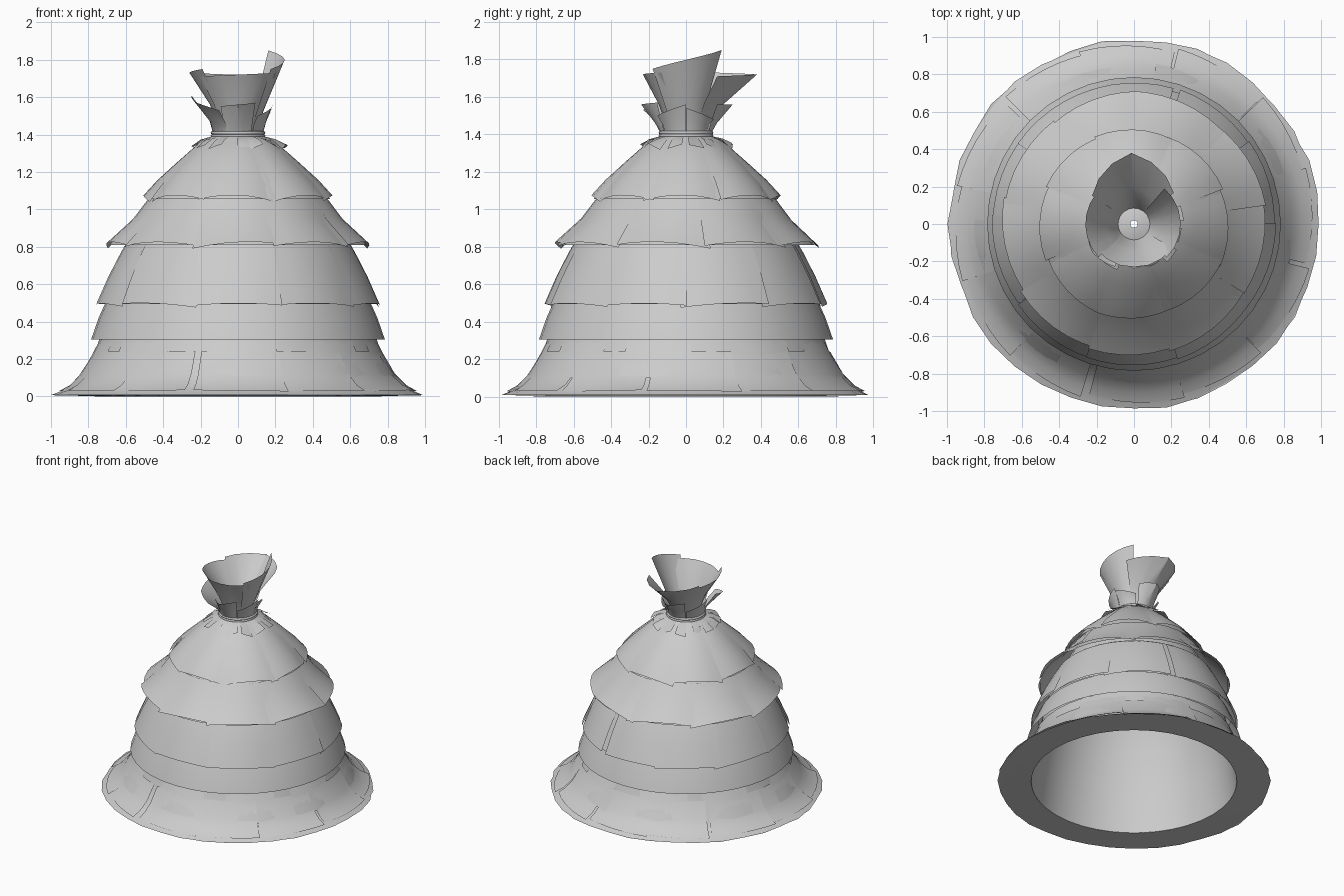
import bpy, bmesh, random
from math import sin, cos, radians

random.seed(4)
cube = bpy.data.objects.get("Cube")
if cube:
    bpy.data.objects.remove(cube)

GREY = (0.6, 0.6, 0.6, 1)
mat = bpy.data.materials.new("thatch_grey")
mat.use_nodes = True
mat.diffuse_color = GREY
bsdf = mat.node_tree.nodes["Principled BSDF"]
bsdf.inputs["Base Color"].default_value = GREY
bsdf.inputs["Roughness"].default_value = 0.9


def polar(r, a, z):
    # angle zero faces the front, growing towards +x
    return (r * sin(radians(a)), -r * cos(radians(a)), z)


def skin(bm, rows, closed=False):
    """Join rows of points into quads."""
    grid = [[bm.verts.new(p) for p in row] for row in rows]
    for low, high in zip(grid, grid[1:]):
        n = len(low)
        for i in range(n if closed else n - 1):
            j = (i + 1) % n
            bm.faces.new((low[i], low[j], high[j], high[i]))


def ring(bm, profile, n=32, wobble=0.0):
    """Full sheet of revolution whose last row may have a ragged hem."""
    rows = []
    for k, (r, z) in enumerate(profile):
        w = wobble if k == len(profile) - 1 else 0
        rows.append([polar(r - random.uniform(0, w), 360 * i / n, z) for i in range(n)])
    skin(bm, rows, True)


def panel(bm, a, width, profile, skew=0.0, arch=0.0, point=0.0, lift=0.0):
    """Curved sheet; its last rows are skewed, arched, pointed or lifted at one side."""
    rows, cols = [], 6
    for k, (r, z) in enumerate(profile):
        f = k / (len(profile) - 1)
        row = []
        for i in range(cols + 1):
            t = 2 * i / cols - 1
            row.append(polar(r + f * f * (point * (1 - abs(t)) + lift * t),
                             a + width * t / 2,
                             z + f * f * (skew * t + arch * (1 - t * t))))
        rows.append(row)
    skin(bm, rows)


def finish(bm, name, angle=35):
    me = bpy.data.meshes.new(name)
    bmesh.ops.recalc_face_normals(bm, faces=bm.faces)
    bm.to_mesh(me)
    bm.free()
    me.materials.append(mat)
    ob = bpy.data.objects.new(name, me)
    bpy.context.collection.objects.link(ob)
    bpy.ops.object.select_all(action='DESELECT')
    ob.select_set(True)
    bpy.context.view_layer.objects.active = ob
    bpy.ops.object.shade_smooth_by_angle(angle=radians(angle))
    return ob


def tier(name, profile, count, width, arch, lift, base=True):
    """Ring of thatch covered by slightly overlapping panels."""
    bm = bmesh.new()
    if base:
        ring(bm, [(r - 0.012, z + 0.01) for r, z in profile])
    for i in range(count):
        panel(bm, 360 * i / count + random.uniform(-3, 3), width, profile,
              skew=random.uniform(-0.012, 0.012), arch=arch,
              lift=random.uniform(-lift, lift))
    return finish(bm, name)


# Hollow inner wall
bm = bmesh.new()
ring(bm, [(0.02, 1.39), (0.13, 1.38), (0.3, 1.24), (0.44, 1.06), (0.56, 0.85),
          (0.65, 0.6), (0.71, 0.3), (0.75, 0.0)], 40)
finish(bm, "inner_wall")

# Spreading skirt in two sheets
bm = bmesh.new()
ring(bm, [(0.75, 0.0), (0.88, 0.004), (0.998, 0.006)], 36, 0.02)
ring(bm, [(0.73, 0.34), (0.77, 0.22), (0.83, 0.11), (0.9, 0.045), (0.998, 0.008)], 36, 0.025)
finish(bm, "ground_skirt")
bm = bmesh.new()
for i in range(12):
    panel(bm, 30 * i + random.uniform(-3, 3), 31,
          [(0.77, 0.24), (0.84, 0.12), (0.9, 0.06), (0.955, 0.03)],
          skew=random.uniform(-0.005, 0.005), lift=0.012)
finish(bm, "skirt_panels")

# Thatch tiers from the bottom to the top
tier("hanging_strips", [(0.735, 0.31), (0.79, 0.2), (0.855, 0.09)], 9, 27, 0.012, 0.01, False)
bm = bmesh.new()
ring(bm, [(0.7, 0.52), (0.745, 0.42), (0.785, 0.305)], 40)
finish(bm, "lower_band")
tier("middle_tier", [(0.58, 0.85), (0.625, 0.77), (0.69, 0.64), (0.755, 0.485)], 10, 38, 0.012, 0.006)
tier("upper_tier", [(0.42, 1.12), (0.49, 1.04), (0.56, 0.94), (0.7, 0.8)], 9, 43, 0.025, 0.015)
tier("crown_tier", [(0.12, 1.395), (0.2, 1.36), (0.33, 1.24), (0.43, 1.14), (0.505, 1.045)],
     8, 48, 0.03, 0.012)

# Short loose straws under the binding
bm = bmesh.new()
for i in range(14):
    panel(bm, 360 * i / 14 + random.uniform(-8, 8), 18,
          [(0.14, 1.39), (0.2, 1.372), (0.25 + random.uniform(-0.02, 0.02), 1.335)],
          skew=random.uniform(-0.02, 0.02))
finish(bm, "loose_straws")

# Binding cords round the neck
for i, z in enumerate((1.393, 1.409)):
    bpy.ops.mesh.primitive_torus_add(major_segments=28, minor_segments=8,
                                     major_radius=0.137, minor_radius=0.009,
                                     location=(0, 0, z))
    cord = bpy.context.object
    cord.name = "binding_cord_%d" % (i + 1)
    cord.data.materials.append(mat)
    bpy.ops.object.shade_smooth_by_angle(angle=radians(60))

# Tall funnel leaves: angle, width, radius, height, skew, point
bm = bmesh.new()
for a, w, r, z, skew, point in ((92, 95, 0.25, 1.8, 0.05, 0.0),
                                (182, 108, 0.27, 1.72, 0.01, 0.11),
                                (272, 82, 0.26, 1.73, 0.02, 0.0),
                                (0, 115, 0.24, 1.72, 0.01, -0.01)):
    panel(bm, a, w, [(0.085, 1.39), (0.11, 1.46), (0.15, 1.56), (r, z)],
          skew=skew, point=point)
finish(bm, "tuft_funnel")

# Short collar leaves round the funnel
bm = bmesh.new()
for a, w, r, z, skew, point in ((305, 62, 0.25, 1.57, -0.04, 0.02),
                                (0, 62, 0.18, 1.56, 0.01, 0.06),
                                (62, 56, 0.185, 1.53, 0.03, 0.0),
                                (118, 54, 0.18, 1.51, -0.03, 0.0),
                                (182, 62, 0.19, 1.56, 0.0, 0.06),
                                (246, 60, 0.18, 1.52, 0.03, 0.0)):
    panel(bm, a, w, [(0.132, 1.4), (0.15, 1.46), (r, z)], skew=skew, point=point)
finish(bm, "tuft_collar")
